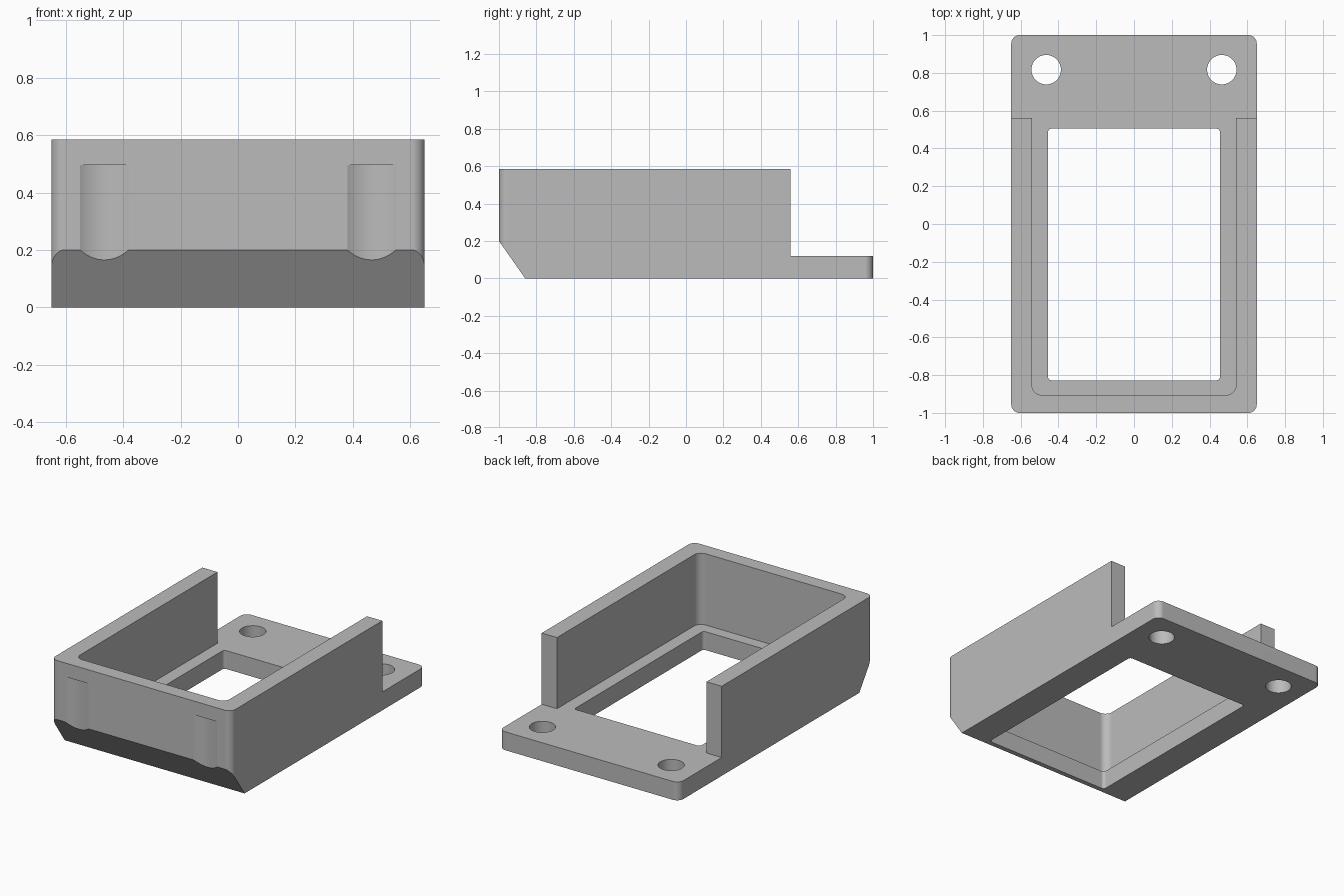
import bpy
import bmesh
from math import cos, sin, pi, radians

if "Cube" in bpy.data.objects:
    bpy.data.objects.remove(bpy.data.objects["Cube"], do_unlink=True)

grey = bpy.data.materials.new("plain grey")
grey.use_nodes = True
colour = (0.5, 0.5, 0.5, 1)
grey.diffuse_color = colour
grey.node_tree.nodes["Principled BSDF"].inputs["Base Color"].default_value = colour


def prism(name, outline, low, high, place=lambda a, b, h: (a, b, h)):
    """Extrude a closed outline between two levels."""
    bm = bmesh.new()
    rings = [[bm.verts.new(place(a, b, h)) for a, b in outline] for h in (low, high)]
    count = len(outline)
    bm.faces.new(rings[0])
    bm.faces.new(rings[1])
    for i in range(count):
        j = (i + 1) % count
        bm.faces.new((rings[0][i], rings[0][j], rings[1][j], rings[1][i]))
    bmesh.ops.recalc_face_normals(bm, faces=bm.faces)
    mesh = bpy.data.meshes.new(name)
    bm.to_mesh(mesh)
    bm.free()
    mesh.materials.append(grey)
    obj = bpy.data.objects.new(name, mesh)
    bpy.context.collection.objects.link(obj)
    return obj


def rounded(half, y0, y1, r, steps=10):
    """Rectangle outline with rounded corners."""
    corners = ((half - r, y1 - r), (r - half, y1 - r),
               (r - half, y0 + r), (half - r, y0 + r))
    return [(x + r * cos(pi / 2 * (q + i / steps)), y + r * sin(pi / 2 * (q + i / steps)))
            for q, (x, y) in enumerate(corners) for i in range(steps + 1)]


def circle(x, y, r, steps):
    return [(x + r * cos(2 * pi * i / steps), y + r * sin(2 * pi * i / steps))
            for i in range(steps)]


def along_x(a, b, h):
    return (h, a, b)


WIDTH, HEIGHT, FLOOR = 0.65, 0.585, 0.12
bracket = prism("bracket_tray", rounded(WIDTH, -1, 1, 0.045), 0, HEIGHT)

# Inner tray, low rear flange, floor window and sloped front edge
cutters = [
    prism("tray_cutter", rounded(0.54, -0.905, 1.4, 0.05), FLOOR, 1),
    prism("flange_cutter", [(0.56, FLOOR), (2, FLOOR), (2, 1), (0.56, 1)], -1, 1, along_x),
    prism("window_cutter", rounded(0.455, -0.828, 0.505, 0.02), -1, 1),
    prism("slope_cutter", [(-1.14, 0.4), (-0.72, -0.2), (-1.14, -0.2)], -1, 1, along_x),
]
# Screw holes and the screwdriver grooves in line with them on the front wall
for side in (-1, 1):
    cutters.append(prism("screw_hole_cutter", circle(side * 0.465, 0.817, 0.078, 48), -1, 1))
    cutters.append(prism("groove_cutter", circle(side * 0.465, -1.136, 0.16, 96), -1, 0.495))

bpy.context.view_layer.objects.active = bracket
for cutter in cutters:
    cutter.hide_render = True
    cut = bracket.modifiers.new("cut", "BOOLEAN")
    cut.operation = "DIFFERENCE"
    cut.solver = "EXACT"
    cut.object = cutter
    bpy.ops.object.modifier_apply(modifier=cut.name)
    bpy.data.objects.remove(cutter, do_unlink=True)

# Smooth the round corners, keep the flat faces crisp
bpy.ops.object.select_all(action="DESELECT")
bracket.select_set(True)
bpy.ops.object.shade_smooth_by_angle(angle=radians(20))
weighted = bracket.modifiers.new("flat_faces", "WEIGHTED_NORMAL")
weighted.keep_sharp = True
